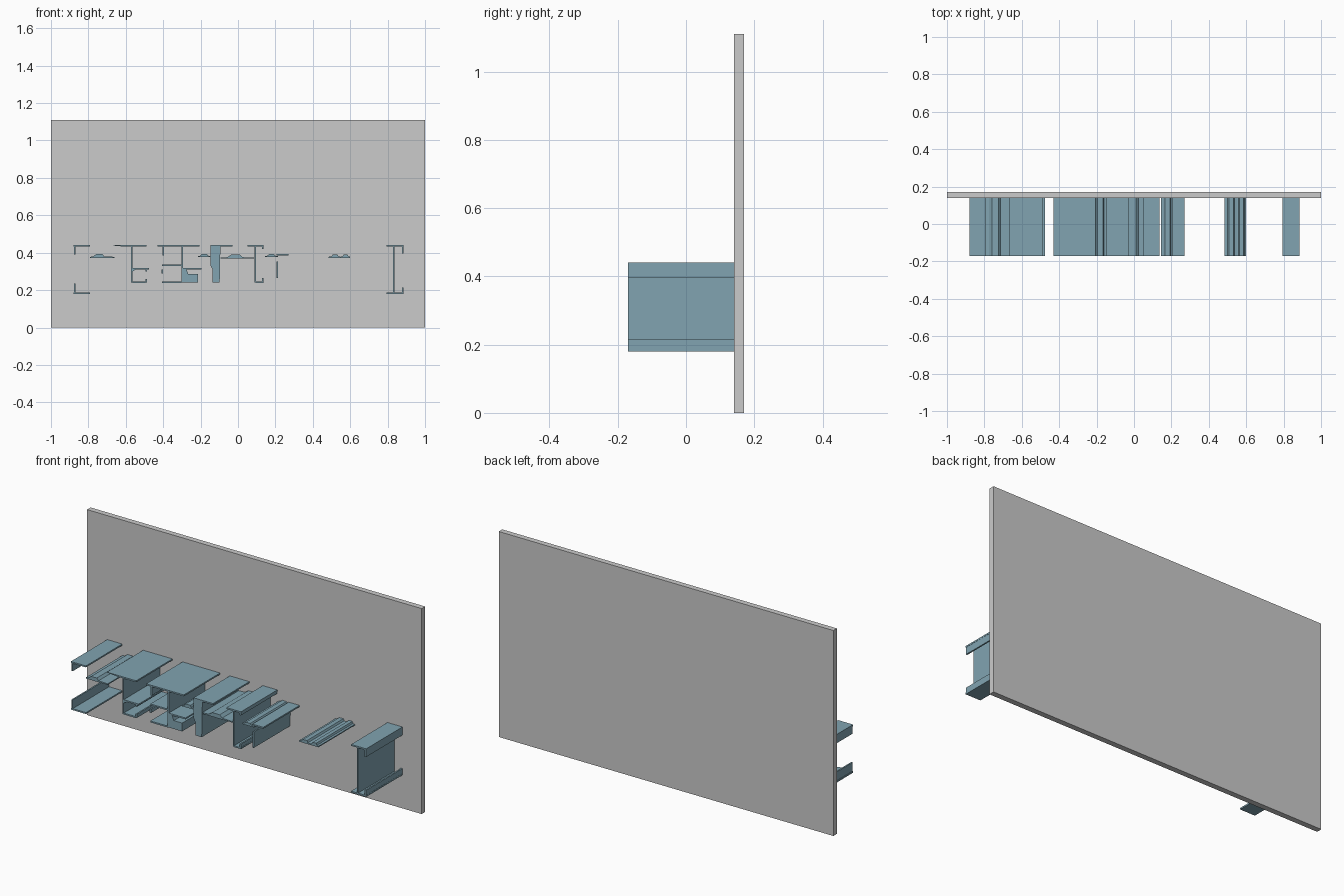
import bpy, bmesh

Y0, Y1 = -0.17, 0.14   # depth range of the projecting strips
T = 0.008              # strip thickness

blue = bpy.data.materials.new("blue_strip")
blue.diffuse_color = (0.22, 0.37, 0.44, 1)


def extrude(name, outlines, y0=Y0, y1=Y1, mat=blue):
    """Extrude x/z outlines along y into one object."""
    bm = bmesh.new()
    for pts in outlines:
        f = bm.faces.new([bm.verts.new((x, y0, z)) for x, z in pts])
        r = bmesh.ops.extrude_face_region(bm, geom=[f])
        for v in r["geom"]:
            if isinstance(v, bmesh.types.BMVert):
                v.co.y = y1
    bmesh.ops.recalc_face_normals(bm, faces=bm.faces[:])
    me = bpy.data.meshes.new(name)
    bm.to_mesh(me)
    bm.free()
    ob = bpy.data.objects.new(name, me)
    bpy.context.collection.objects.link(ob)
    if mat:
        me.materials.append(mat)
    return ob


def rect(x0, x1, z0, z1):
    return [(x0, z0), (x1, z0), (x1, z1), (x0, z1)]


def flat(x0, x1, top):      # thin horizontal strip
    return rect(x0, x1, top - T, top)


def wall(x, z0, z1, t=T):   # thin vertical strip
    return rect(x - t / 2, x + t / 2, z0, z1)


def hump(x0, x1, z, h, a=0.3, b=0.6):
    """Strip with a low raised middle."""
    w = x1 - x0
    return [(x0, z), (x1, z), (x1, z + 0.006), (x0 + b * w, z + 0.008),
            (x0 + (b - 0.08) * w, z + h), (x0 + a * w, z + h),
            (x0 + (a - 0.12) * w, z + 0.008), (x0, z + 0.006)]


# Back panel
extrude("back_panel", [rect(-1, 1, 0, 1.11)], 0.14, 0.17, None)

# Left corner brackets
extrude("left_upper_bracket", [flat(-0.88, -0.79, 0.44), wall(-0.873, 0.39, 0.432)])
extrude("left_lower_bracket", [flat(-0.88, -0.79, 0.188), wall(-0.873, 0.188, 0.235)])

# Low moulded strips
extrude("left_moulding", [hump(-0.79, -0.66, 0.372, 0.02, 0.24, 0.58)])
extrude("right_moulding", [hump(0.484, 0.55, 0.372, 0.018, 0.35, 0.8),
                           hump(0.55, 0.60, 0.372, 0.018, 0.3, 0.8)])

# First stem with flanges
extrude("first_stem", [
    [(-0.665, 0.438), (-0.60, 0.432), (-0.49, 0.432), (-0.49, 0.44), (-0.665, 0.44)],
    wall(-0.568, 0.24, 0.432),
    flat(-0.564, -0.475, 0.318), wall(-0.49, 0.30, 0.31), wall(-0.49, 0.24, 0.26),
    flat(-0.564, -0.494, 0.246),
    [(-0.564, 0.30), (-0.545, 0.31), (-0.564, 0.31)]])

# Second stem with flanges and stepped foot
extrude("second_stem", [
    flat(-0.43, -0.205, 0.44), wall(-0.40, 0.385, 0.432),
    wall(-0.298, 0.24, 0.432),
    flat(-0.405, -0.302, 0.338), wall(-0.405, 0.29, 0.31),
    flat(-0.405, -0.302, 0.246), flat(-0.294, -0.195, 0.318)])
extrude("stepped_foot", [[(-0.294, 0.24), (-0.215, 0.24), (-0.215, 0.285),
                          (-0.265, 0.285), (-0.275, 0.31), (-0.294, 0.31)]])

# Thick centre post with side arm and top strip
extrude("centre_post", [[(-0.135, 0.24), (-0.098, 0.24), (-0.095, 0.385), (-0.094, 0.44),
                         (-0.147, 0.44), (-0.147, 0.33), (-0.135, 0.31)]])
extrude("centre_arm", [hump(-0.215, -0.147, 0.376, 0.018, 0.3, 0.8)])
extrude("centre_top_strip", [flat(-0.094, -0.03, 0.44)])
extrude("centre_moulding", [hump(-0.094, 0.085, 0.368, 0.022, 0.33, 0.66)])

# Third stem with lipped flanges
extrude("third_stem", [
    flat(0.05, 0.137, 0.44), wall(0.132, 0.42, 0.432),
    wall(0.092, 0.24, 0.432),
    flat(0.096, 0.137, 0.246), wall(0.132, 0.246, 0.265)])

# Hooked strip to the right of the third stem
extrude("hooked_strip", [hump(0.145, 0.215, 0.376, 0.016, 0.3, 0.75),
                         flat(0.205, 0.27, 0.392),
                         [(0.207, 0.265), (0.213, 0.265), (0.215, 0.352), (0.207, 0.352)]])

# Right channel bracket
extrude("right_bracket", [
    flat(0.795, 0.885, 0.44), flat(0.795, 0.885, 0.188),
    wall(0.833, 0.188, 0.432),
    wall(0.88, 0.395, 0.432), wall(0.88, 0.188, 0.215)])
